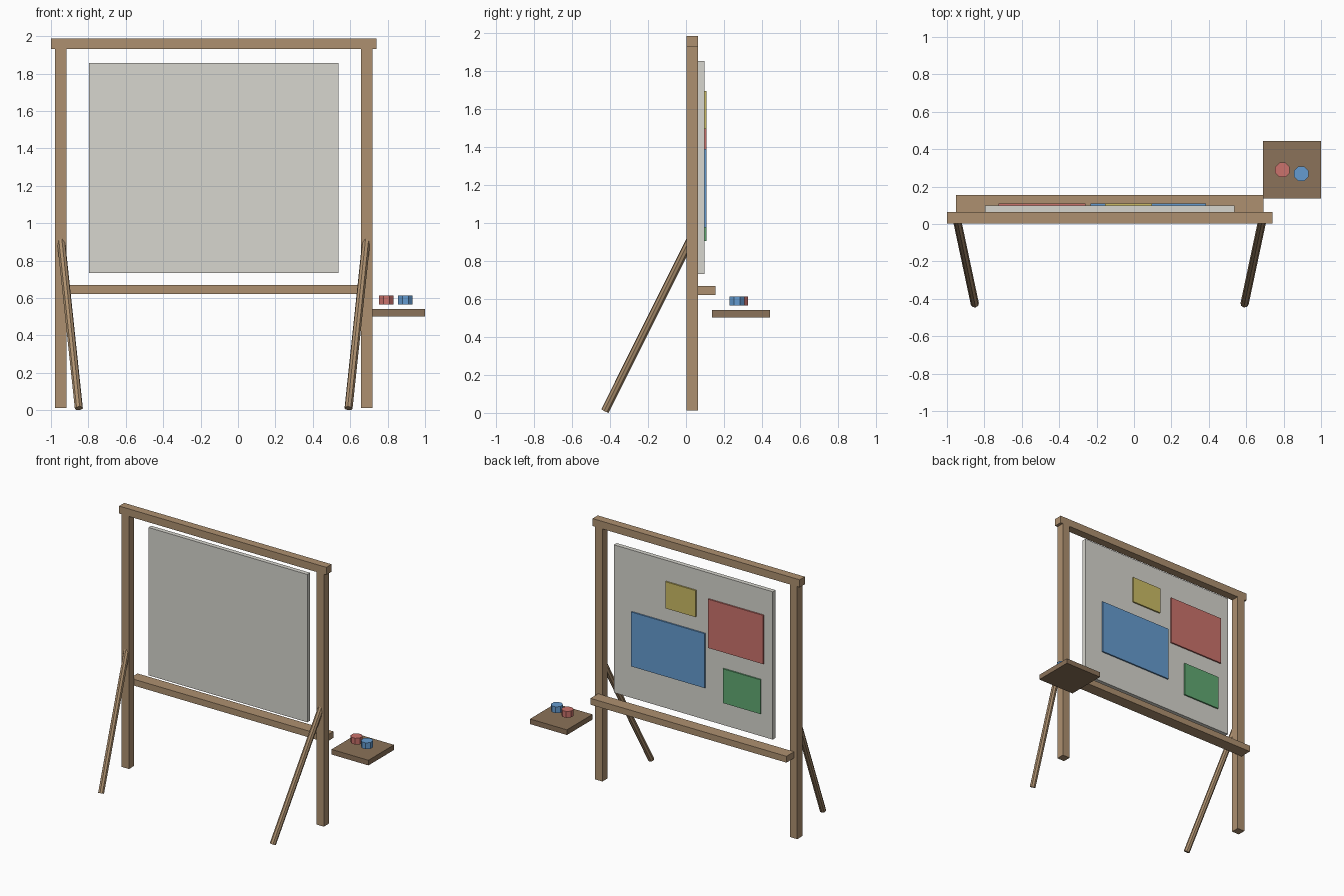
import bpy, math
from mathutils import Vector

if "Cube" in bpy.data.objects:
    bpy.data.objects.remove(bpy.data.objects["Cube"])

CX = -0.13  # centre line of the frame


def material(name, rgb):
    m = bpy.data.materials.new(name)
    m.diffuse_color = (*rgb, 1)
    m.use_nodes = True
    m.node_tree.nodes["Principled BSDF"].inputs["Base Color"].default_value = m.diffuse_color
    return m


WOOD = material("wood", (0.42, 0.28, 0.16))
DARK = material("dark_wood", (0.26, 0.17, 0.10))
WHITE = material("board_white", (0.68, 0.67, 0.62))
RED = material("red", (0.60, 0.17, 0.15))
BLUE = material("blue", (0.13, 0.33, 0.63))
YELLOW = material("yellow", (0.60, 0.50, 0.13))
GREEN = material("green", (0.12, 0.40, 0.17))


def box(name, x, y, z, mat):
    """Box from (min, max) ranges on each axis."""
    bpy.ops.mesh.primitive_cube_add(size=1, location=[sum(r) / 2 for r in (x, y, z)])
    o = bpy.context.object
    o.name = name
    o.scale = [r[1] - r[0] for r in (x, y, z)]
    bpy.ops.object.transform_apply(location=False, rotation=False, scale=True)
    o.data.materials.append(mat)


def rod(name, a, b, r, mat, sides=8, spin=0.0):
    """Straight prism between two points."""
    a, b = Vector(a), Vector(b)
    d = b - a
    bpy.ops.mesh.primitive_cylinder_add(vertices=sides, radius=r, depth=d.length)
    o = bpy.context.object
    o.name = name
    o.rotation_euler.z = spin
    bpy.ops.object.transform_apply(location=False, rotation=True, scale=False)
    o.location = (a + b) / 2
    o.rotation_euler = d.to_track_quat('Z', 'Y').to_euler()
    o.data.materials.append(mat)


# Posts and slanted support legs, mirrored about the frame centre
for side, s in (("left", -1), ("right", 1)):
    px = CX + s * 0.818
    box(side + "_post", (px - 0.031, px + 0.031), (0.002, 0.064), (0.013, 1.93), WOOD)
    rod(side + "_support_leg", (CX + s * 0.721, -0.427, 0.010), (px, 0.03, 0.925), 0.022, WOOD)

# Top beam and ledge
box("top_beam", (-1.0, 0.74), (0.002, 0.064), (1.93, 1.987), WOOD)
box("ledge", (CX - 0.823, CX + 0.823), (0.064, 0.156), (0.622, 0.67), WOOD)

# Board with pinned sheets on the back
box("board", (CX - 0.667, CX + 0.667), (0.064, 0.098), (0.733, 1.855), WHITE)
for name, x, z, mat in (
    ("red_sheet", (-0.725, -0.259), (1.29, 1.66), RED),
    ("blue_sheet", (-0.233, 0.384), (0.977, 1.39), BLUE),
    ("yellow_sheet", (-0.155, 0.097), (1.495, 1.697), YELLOW),
    ("green_sheet", (-0.70, -0.385), (0.905, 1.165), GREEN),
):
    box(name, x, (0.098, 0.109), z, mat)

# Side tray with two paint pots
box("tray", (0.69, 1.0), (0.136, 0.443), (0.502, 0.541), DARK)
for name, x, y, mat in (("red_pot", 0.793, 0.289, RED), ("blue_pot", 0.895, 0.269, BLUE)):
    rod(name, (x, y, 0.565), (x, y, 0.613), 0.042, mat, spin=math.pi / 8)
